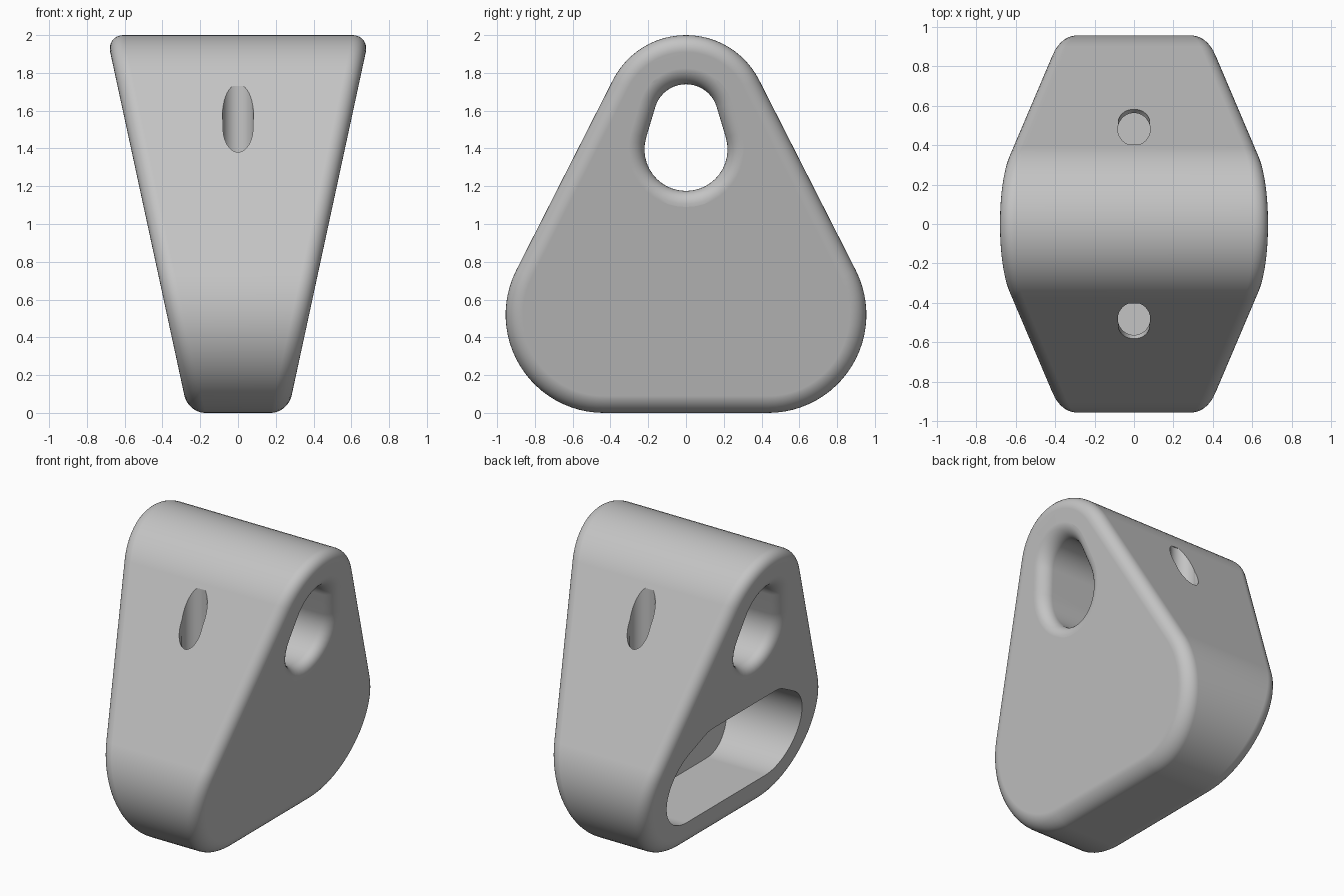
import bpy, bmesh, math

default = bpy.data.objects.get("Cube")
if default:
    bpy.data.objects.remove(default, do_unlink=True)

grey = bpy.data.materials.new("light grey")
grey.use_nodes = True
COLOUR = (0.55, 0.55, 0.55, 1)
grey.diffuse_color = COLOUR
grey.node_tree.nodes["Principled BSDF"].inputs["Base Color"].default_value = COLOUR


def side(z):
    """Half width of the tapered body at a height."""
    return 0.264 + 0.216 * z


def outline(circles, steps=24):
    """Rounded outline round counter-clockwise (y, z, r) circles: centre, radius, normal."""
    n = len(circles)

    def tangent(a, b):
        dy, dz = b[0] - a[0], b[1] - a[1]
        return math.atan2(dz, dy) - math.acos((a[2] - b[2]) / math.hypot(dy, dz))

    points = []
    for i, c in enumerate(circles):
        start = tangent(circles[i - 1], c)
        sweep = (tangent(c, circles[(i + 1) % n]) - start) % math.tau
        points += [(c, start + sweep * k / steps) for k in range(steps + 1)]
    return points


def finish(name, bm):
    bmesh.ops.recalc_face_normals(bm, faces=bm.faces)
    mesh = bpy.data.meshes.new(name)
    bm.to_mesh(mesh)
    bm.free()
    mesh.materials.append(grey)
    ob = bpy.data.objects.new(name, mesh)
    bpy.context.collection.objects.link(ob)
    return ob


def loft(name, circles, rings):
    """Join rings, each an outline offset and a function giving x from z."""
    bm = bmesh.new()
    loops = []
    for offset, x_at in rings:
        loop = []
        for (cy, cz, r), a in outline(circles):
            z = cz + (r + offset) * math.sin(a)
            loop.append(bm.verts.new((x_at(z), cy + (r + offset) * math.cos(a), z)))
        loops.append(loop)
    for p, q in zip(loops, loops[1:]):
        for i in range(len(p)):
            bm.faces.new((p[i - 1], p[i], q[i], q[i - 1]))
    bm.faces.new(loops[0])
    bm.faces.new(loops[-1])
    return finish(name, bm)


def at_side(sign, depth):
    return lambda z: sign * (side(z) - depth)


def rounded_rings(radius, direction, overshoot=0):
    """Rings from one side face to the other, with a quarter-round at each."""
    quarter = [(direction * radius * (1 - math.sin(t)), radius * (1 - math.cos(t)))
               for t in (math.pi / 2 * k / 8 for k in range(9))]
    if overshoot:
        quarter.insert(0, (direction * radius, -overshoot))
    left = [(o, at_side(-1, d)) for o, d in quarter]
    right = [(o, at_side(1, d)) for o, d in reversed(quarter)]
    return left + right


# Tapered body with rounded edges
body = loft("wedge_body", [(-0.435, 0.52, 0.52), (0.435, 0.52, 0.52), (0, 1.566, 0.434)],
            rounded_rings(0.09, -1))

# Upper opening with flared rims
cutters = [loft("upper_opening_cutter", [(0, 1.395, 0.22), (0, 1.57, 0.17)],
                rounded_rings(0.085, 1, 0.05))]

# Large pocket in one side
cutters.append(loft("side_pocket_cutter",
                    [(-0.43, 0.5, 0.3), (0.43, 0.5, 0.3), (0.34, 0.66, 0.2), (-0.34, 0.66, 0.2)],
                    [(0, at_side(-1, -0.05)), (0, lambda z: side(z) - 0.165)]))

# Small hole from the pocket to the other side
bm = bmesh.new()
bmesh.ops.create_cone(bm, cap_ends=True, segments=48, radius1=0.088, radius2=0.088, depth=0.5)
for v in bm.verts:
    v.co = (v.co.z + 0.35, v.co.y, v.co.x + 0.525)
cutters.append(finish("small_hole_cutter", bm))

# Upright slots in the front and back slopes
for label, sign in (("front", -1), ("back", 1)):
    bm = bmesh.new()
    bmesh.ops.create_cone(bm, cap_ends=True, segments=40, radius1=0.082, radius2=0.082, depth=0.48)
    for v in bm.verts:
        v.co.y += sign * 0.48
        v.co.z += 1.49
    cutters.append(finish(label + "_slot_cutter", bm))
    # Softened lower end of the slot
    bm = bmesh.new()
    bmesh.ops.create_uvsphere(bm, u_segments=32, v_segments=20, radius=1)
    for v in bm.verts:
        v.co = (v.co.x * 0.08, v.co.y * 0.1 + sign * 0.51, v.co.z * 0.17 + 1.5)
    cutters.append(finish(label + "_slot_end_cutter", bm))

bpy.ops.object.select_all(action="DESELECT")
bpy.context.view_layer.objects.active = body
body.select_set(True)
for cutter in cutters:
    cutter.hide_render = True
    mod = body.modifiers.new("cut", "BOOLEAN")
    mod.operation = "DIFFERENCE"
    mod.solver = "EXACT"
    mod.object = cutter
    bpy.ops.object.modifier_apply(modifier=mod.name)
    bpy.data.objects.remove(cutter, do_unlink=True)

bpy.ops.object.shade_smooth_by_angle(angle=math.radians(30))
weighted = body.modifiers.new("even_shading", "WEIGHTED_NORMAL")
weighted.keep_sharp = True
